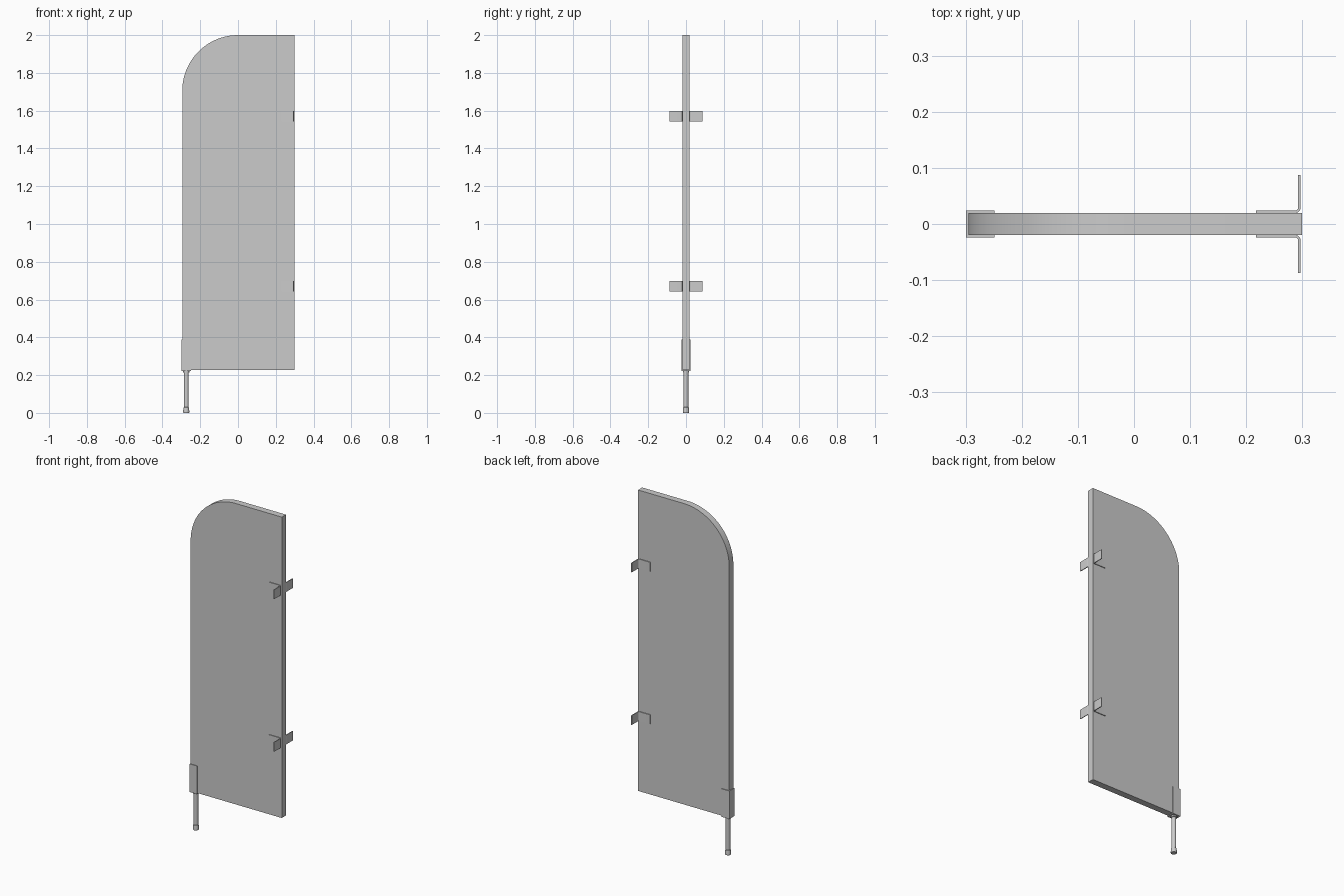
import bpy, bmesh, math

if "Cube" in bpy.data.objects:
    bpy.data.objects.remove(bpy.data.objects["Cube"])

HALF_T = 0.0193   # half panel thickness
PLATE = 0.0045    # sheet metal thickness


def arc(cx, cy, r, a0, a1, n):
    """Points on an arc, angles in degrees."""
    return [(cx + r * math.cos(math.radians(a0 + (a1 - a0) * i / n)),
             cy + r * math.sin(math.radians(a0 + (a1 - a0) * i / n))) for i in range(n + 1)]


def finish(name, bm, smooth=True):
    bmesh.ops.recalc_face_normals(bm, faces=bm.faces)
    mesh = bpy.data.meshes.new(name)
    bm.to_mesh(mesh)
    bm.free()
    ob = bpy.data.objects.new(name, mesh)
    bpy.context.collection.objects.link(ob)
    if smooth:
        bpy.ops.object.select_all(action='DESELECT')
        ob.select_set(True)
        bpy.context.view_layer.objects.active = ob
        bpy.ops.object.shade_smooth_by_angle(angle=math.radians(30))
    return ob


def extrude(name, points, vec):
    """Closed 3D outline pulled along a vector."""
    bm = bmesh.new()
    face = bm.faces.new([bm.verts.new(p) for p in points])
    res = bmesh.ops.extrude_face_region(bm, geom=[face])
    bmesh.ops.translate(bm, vec=vec, verts=[v for v in res['geom'] if isinstance(v, bmesh.types.BMVert)])
    return finish(name, bm)


def lathe(name, profile, x, segs=32):
    """Profile of (radius, z) spun around a vertical axis, capped."""
    bm = bmesh.new()
    rings = [[bm.verts.new((x + r * math.cos(2 * math.pi * i / segs),
                            r * math.sin(2 * math.pi * i / segs), z))
              for i in range(segs)] for r, z in profile]
    for a, b in zip(rings, rings[1:]):
        for i in range(segs):
            j = (i + 1) % segs
            bm.faces.new((a[i], a[j], b[j], b[i]))
    bm.faces.new(rings[0])
    bm.faces.new(rings[-1])
    return finish(name, bm)


# Panel with one large rounded top corner
R = 0.295
outline = [(-0.295, 0.227), (0.299, 0.227), (0.299, 2.0)] + arc(-0.295 + R, 2.0 - R, R, 90, 180, 32)
extrude("panel", [(x, -HALF_T, z) for x, z in outline], (0, 2 * HALF_T, 0))

# Bent wall brackets: two heights, mirrored on both faces of the panel
xo, yi, rad = 0.297, HALF_T, 0.010
cx, cy = xo - rad, yi + rad
profile = ([(0.217, yi)] + arc(cx, cy, rad, -90, 0, 8) + [(xo, 0.087), (xo - PLATE, 0.087)]
           + arc(cx, cy, rad - PLATE, 0, -90, 8) + [(0.217, yi + PLATE)])
for level, z in (("lower", 0.643), ("upper", 1.542)):
    for side, s in (("front", -1), ("back", 1)):
        extrude(f"{side}_{level}_bracket", [(x, s * y, z) for x, y in profile], (0, 0, 0.055))

# U-shaped shoe wrapping the lower corner
w = HALF_T + PLATE
u = [(-0.249, -w), (-0.299, -w), (-0.299, w), (-0.249, w),
     (-0.249, HALF_T), (-0.295, HALF_T), (-0.295, -HALF_T), (-0.249, -HALF_T)]
extrude("shoe", [(x, y, 0.2225) for x, y in u], (0, 0, 0.165))
base = [(-0.2945, -HALF_T), (-0.249, -HALF_T), (-0.249, HALF_T), (-0.2945, HALF_T)]
extrude("shoe_base", [(x, y, 0.2225) for x, y in base], (0, 0, 0.0045))

# Round leg with collar, and a slightly wider foot
lathe("leg", [(0.0125, 0.02), (0.0125, 0.214), (0.0165, 0.215), (0.0165, 0.2225)], -0.274)
lathe("foot", [(0.0155, 0.0), (0.0165, 0.003), (0.0165, 0.008), (0.0145, 0.028), (0.0125, 0.03)], -0.274)
